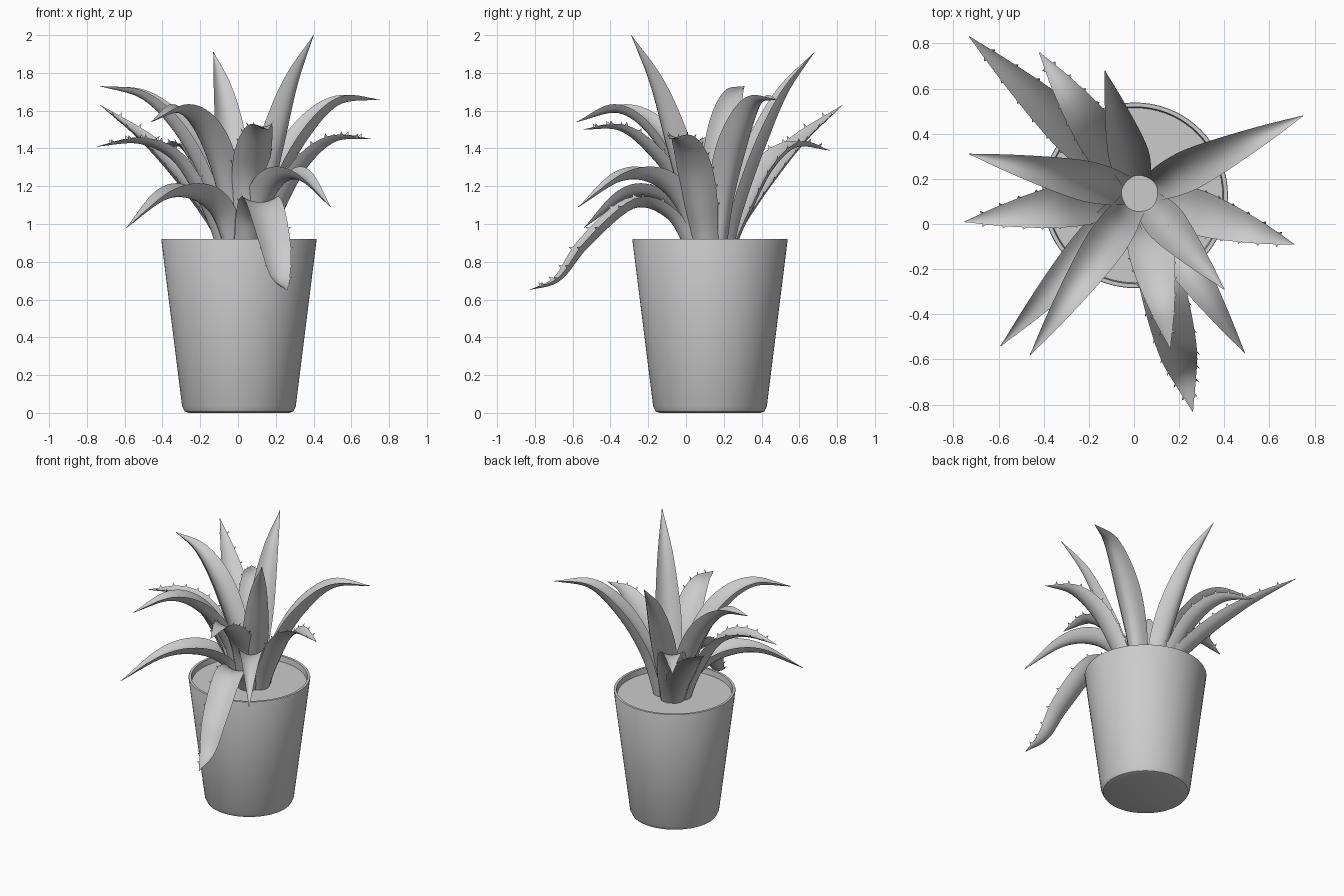
import bpy, bmesh, math
from mathutils import Vector

if "Cube" in bpy.data.objects:
    bpy.data.objects.remove(bpy.data.objects["Cube"])

CX, CY = 0.005, 0.127


def finish(name, bm, angle=40):
    bmesh.ops.remove_doubles(bm, verts=bm.verts, dist=1e-5)
    bmesh.ops.recalc_face_normals(bm, faces=bm.faces)
    me = bpy.data.meshes.new(name)
    bm.to_mesh(me)
    bm.free()
    ob = bpy.data.objects.new(name, me)
    bpy.context.collection.objects.link(ob)
    bpy.ops.object.select_all(action='DESELECT')
    ob.select_set(True)
    bpy.context.view_layer.objects.active = ob
    bpy.ops.object.shade_smooth_by_angle(angle=math.radians(angle))
    return ob


def lathe(name, profile, seg=72):
    bm = bmesh.new()
    vs = [bm.verts.new((CX + r, CY, z)) for r, z in profile]
    es = [bm.edges.new(p) for p in zip(vs, vs[1:])]
    bmesh.ops.spin(bm, geom=vs + es, cent=(CX, CY, 0), axis=(0, 0, 1),
                   angle=math.tau, steps=seg, use_duplicate=False)
    return finish(name, bm)


def catmull(pts, t):
    # Smooth path through the points, t in 0..1
    p = [2 * pts[0] - pts[1]] + pts + [2 * pts[-1] - pts[-2]]
    n = len(pts) - 1
    i = min(int(t * n), n - 1)
    f = t * n - i
    a, b, c, d = p[i:i + 4]
    return 0.5 * (2 * b + (c - a) * f + (2 * a - 5 * b + 4 * c - d) * f * f
                  + (3 * b - a - 3 * c + d) * f ** 3)


def width(t, power):
    # Narrow neck, widest near 0.42, tapering to a point
    if t < .42:
        return .86 - .14 * math.cos(math.pi * t / .42)
    return max(.02, 1 - ((t - .42) / .58) ** power)


def leaf_path(tip, heights, ring):
    # Root on a small ring facing the tip, then rise and arch at fixed reaches
    tip, heart = Vector(tip), Vector((.025, .135, .86))
    out = Vector((tip.x - heart.x, tip.y - heart.y, 0)).normalized()
    root = heart + out * ring
    mids = []
    for reach, z in zip((.13, .36, .65, .82), heights):
        p = root.lerp(tip, reach)
        mids.append(Vector((p.x, p.y, z)))
    return [root] + mids + [tip]


def leaf(name, tip, heights, spiny):
    pts = leaf_path(tip, heights, .11 if spiny else .08)
    half = .1 if spiny else .09
    head = pts[-1] - pts[0]
    side = Vector((-head.y, head.x, 0)).normalized()
    curl, thick = (0.3, 0.028) if spiny else (0.5, 0.045)
    rows, m = 32, 8
    us = [-1 + 2 * i / m for i in range(m + 1)]

    def frame(t):
        tan = (catmull(pts, min(t + .01, 1)) - catmull(pts, max(t - .01, 0))).normalized()
        w = half * width(t, 1.75 if spiny else 1.55)
        th = thick * min(1, w / half * 1.1) * (1.15 - .5 * t)
        return catmull(pts, t), tan, tan.cross(side).normalized(), w, th

    # Crescent cross-section swept along the path
    bm = bmesh.new()
    rings = []
    for k in range(rows + 1):
        pos, tan, up, w, th = frame(k / rows)
        top = [(u, curl * w * (u * u - .4) + th * .4) for u in us]
        bot = [(u, h - th * (1 - u * u) ** .7) for u, h in top[-2:0:-1]]
        rings.append([bm.verts.new(pos + side * u * w + up * h) for u, h in top + bot])
    for a, b in zip(rings, rings[1:]):
        n = len(a)
        for i in range(n):
            j = (i + 1) % n
            bm.faces.new((a[i], a[j], b[j], b[i]))
    bm.faces.new(rings[0])
    bm.faces.new(rings[-1])

    # Small thorns along both margins
    if spiny:
        for i in range(8):
            for s in (-1, 1):
                pos, tan, up, w, th = frame(.28 + .09 * i)
                e = pos + side * s * w * .97 + up * (curl * w * .6 + th * .35)
                base = [bm.verts.new(e + tan * .01), bm.verts.new(e - tan * .01),
                        bm.verts.new(e - up * .008 - side * s * .006)]
                point = bm.verts.new(e + side * s * .011 + tan * .007 + up * .018)
                for q in range(3):
                    bm.faces.new((base[q], base[(q + 1) % 3], point))
                bm.faces.new(base)
    return finish(name, bm, 50)


# Tapered pot with rounded foot and thin rim
lathe("pot", [(0, 0), (.265, 0), (.287, .007), (.301, .035), (.411, .915),
              (.409, .92), (.392, .92), (.385, .86)])
lathe("soil", [(0, .88), (.388, .88)])

# Thorny leaves: tip, heights along the arch
leaf("back_left_thorny_leaf", (-.73, .83, 1.63), (1.04, 1.25, 1.45), True)
leaf("back_thorny_leaf", (-.42, .76, 1.39), (1.04, 1.29, 1.42), True)
leaf("right_thorny_leaf", (.71, -.09, 1.45), (1.06, 1.31, 1.45), True)
leaf("front_drooping_leaf", (.26, -.83, .65), (1.05, 1.11, .9, .71), True)
leaf("front_thorny_leaf", (.16, -.55, 1.5), (1.2, 1.39, 1.51), True)
leaf("left_thorny_leaf", (-.75, .01, 1.41), (1.1, 1.35, 1.44), True)

# Smooth fleshy leaves
leaf("back_tall_leaf", (-.13, .68, 1.91), (1.12, 1.42, 1.7), False)
leaf("back_right_leaf", (.75, .48, 1.66), (1.19, 1.47, 1.65), False)
leaf("front_right_low_leaf", (.49, -.57, 1.09), (1.11, 1.25, 1.25), False)
leaf("front_right_tall_leaf", (.4, -.29, 2.0), (1.1, 1.41, 1.74), False)
leaf("front_left_leaf", (-.46, -.58, 1.54), (1.24, 1.5, 1.61), False)
leaf("front_left_low_leaf", (-.59, -.54, .98), (1.07, 1.17, 1.15), False)
leaf("left_leaf", (-.73, .31, 1.73), (1.21, 1.5, 1.68), False)
